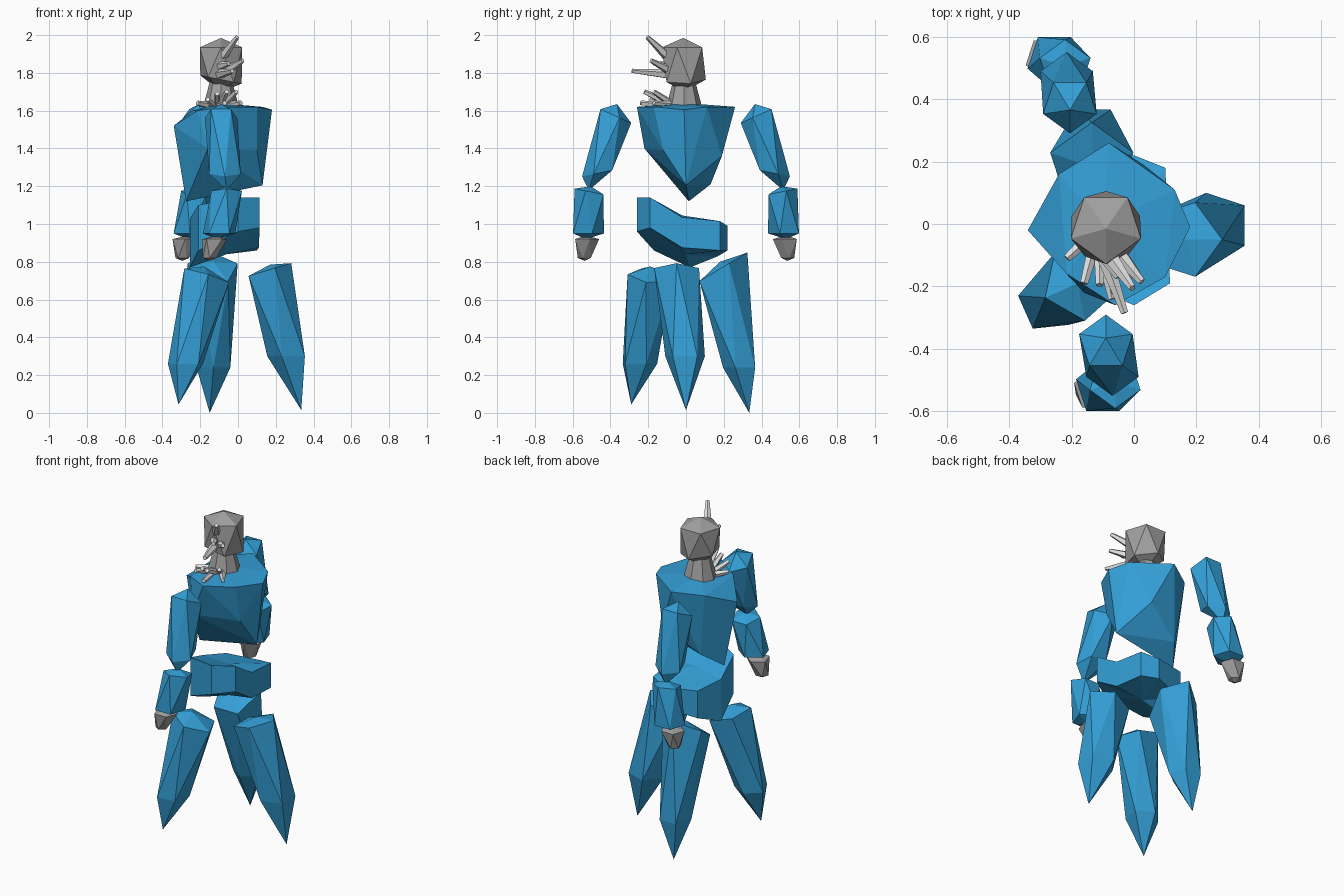
import bpy, bmesh, math
from mathutils import Vector

if "Cube" in bpy.data.objects:
    bpy.data.objects.remove(bpy.data.objects["Cube"])


def material(name, rgb):
    m = bpy.data.materials.new(name)
    m.diffuse_color = (*rgb, 1)
    m.use_nodes = True
    m.node_tree.nodes["Principled BSDF"].inputs["Base Color"].default_value = m.diffuse_color
    return m


BLUE = material("blue stone", (0.034, 0.35, 0.68))
GREY = material("grey stone", (0.35, 0.35, 0.35))
PALE = material("pale spike", (0.78, 0.78, 0.78))


def finish(name, bm, mat):
    bmesh.ops.recalc_face_normals(bm, faces=bm.faces)
    me = bpy.data.meshes.new(name)
    bm.to_mesh(me)
    bm.free()
    me.materials.append(mat)
    ob = bpy.data.objects.new(name, me)
    bpy.context.collection.objects.link(ob)
    return ob


def ring(bm, c, r, phase, tilt=(0, 0), n=5):
    """Polygon around c; tilt is the z slope along x and y."""
    out = []
    for i in range(n):
        a = math.radians(phase) + i * math.tau / n
        x, y = r * math.cos(a), r * math.sin(a)
        out.append(bm.verts.new((c[0] + x, c[1] + y, c[2] + x * tilt[0] + y * tilt[1])))
    return out


def rock(name, mat, top, up, r_up, low, r_low, bottom, phase=-90, tilt_up=(0, 0), tilt_low=(0, 0)):
    """Stretched twenty-sided boulder: apex, two staggered rings, bottom point."""
    bm = bmesh.new()
    t, b = bm.verts.new(top), bm.verts.new(bottom)
    u = ring(bm, up, r_up, phase, tilt_up)
    l = ring(bm, low, r_low, phase + 36, tilt_low)
    for i in range(5):
        j = (i + 1) % 5
        bm.faces.new((t, u[i], u[j]))
        bm.faces.new((u[i], l[i], u[j]))
        bm.faces.new((l[i], l[j], u[j]))
        bm.faces.new((b, l[j], l[i]))
    return finish(name, bm, mat)


def frustum(name, mat, a, r_a, b, r_b, n):
    """Tapered rod from a to b."""
    a, b = Vector(a), Vector(b)
    bm = bmesh.new()
    bmesh.ops.create_cone(bm, cap_ends=True, segments=n, radius1=r_a, radius2=r_b, depth=(b - a).length)
    rot = (b - a).to_track_quat('Z', 'Y')
    for v in bm.verts:
        v.co = rot @ v.co + (a + b) / 2
    return finish(name, bm, mat)


# Torso: faceted wedge
bm = bmesh.new()
for p in [(-.24, .16, 1.60), (-.08, .26, 1.62), (.13, .11, 1.62), (.18, -.01, 1.605),
          (.10, -.17, 1.62), (-.06, -.26, 1.62), (-.215, -.16, 1.60), (-.34, -.02, 1.52),
          (-.10, 0, 1.64), (-.275, .015, 1.12), (.13, 0, 1.205), (-.19, .13, 1.21),
          (.10, -.12, 1.39), (-.16, -.22, 1.40), (.03, .19, 1.36)]:
    bm.verts.new(p)
bmesh.ops.convex_hull(bm, input=bm.verts)
finish("torso", bm, BLUE)

# Pelvis: crooked belt, each point is x, y, top z, bottom z
belt = [(.115, -.19, 1.14, .98), (.11, -.02, 1.035, .875), (.10, .18, 1.015, .86),
        (0, .22, .99, .86), (-.20, .17, 1.0, .83), (-.255, .02, 1.03, .77),
        (-.21, -.17, 1.10, .86), (0, -.26, 1.14, .96)]
bm = bmesh.new()
tops = [bm.verts.new((x, y, t)) for x, y, t, b in belt]
bots = [bm.verts.new((x, y, b)) for x, y, t, b in belt]
tc, bc = bm.verts.new((-.05, -.02, 1.045)), bm.verts.new((-.06, 0, .84))
for i in range(len(belt)):
    j = (i + 1) % len(belt)
    bm.faces.new((tops[i], bots[i], bots[j], tops[j]))
    bm.faces.new((tc, tops[i], tops[j]))
    bm.faces.new((bc, bots[j], bots[i]))
finish("pelvis", bm, BLUE)

# Three pointed legs
rock("leg_side", BLUE, (.17, -.05, .785), (.157, -.05, .755), .125, (.265, -.005, .30), .11,
     (.335, 0, .015), 0, (.3, 0))
rock("leg_front", BLUE, (-.18, -.19, .775), (-.17, -.185, .725), .125, (-.275, -.25, .26), .098,
     (-.315, -.29, .045), 60, (-.3, -.1))
rock("leg_back", BLUE, (-.13, .18, .80), (-.135, .185, .765), .14, (-.13, .29, .24), .094,
     (-.15, .335, 0), 90, (0, .6))

# Arms: side, shoulder x, elbow x, forearm low x, hand x
for tag, s, xs, xe, xf, xh in [("back", 1, -.205, -.22, -.255, -.295), ("front", -1, -.09, -.06, -.10, -.15)]:
    rock(tag + "_upper_arm", BLUE, (xs, s * .365, 1.635), (xs, s * .38, 1.575), .09,
         (xs * .3 + xe * .7, s * .462, 1.27), .088, (xe, s * .515, 1.178), s * -90, (0, s * .45), (0, s * -.2))
    rock(tag + "_forearm", BLUE, (xe, s * .505, 1.20), (xe, s * .505, 1.17), .085,
         (xf, s * .525, .95), .09, (xf - .01, s * .53, .92), s * 90, (0, s * .2))
    rock(tag + "_hand", GREY, (xf - .01, s * .53, .94), (xf - .025, s * .53, .92), .07,
         (xh, s * .535, .82), .038, (xh, s * .535, .805), s * -90)

# Neck and head
frustum("neck", GREY, (-.09, -.01, 1.62), .095, (-.09, -.01, 1.75), .06, 8)
rock("head", GREY, (-.09, -.015, 1.985), (-.09, -.01, 1.935), .118, (-.09, -.01, 1.765), .115,
     (-.09, -.01, 1.70), -90, (0, 0), (-.2, 0))

# Face spikes and collar spikes
face = [((-.10, -.07, 1.86), (-.005, -.205, 1.99)), ((-.11, -.06, 1.79), (-.03, -.285, 1.81)),
        ((-.08, -.06, 1.80), (.025, -.185, 1.865)), ((-.12, -.06, 1.83), (-.05, -.17, 1.85))]
collar = [((-.16, -.06, 1.63), (-.215, -.11, 1.64)), ((-.13, -.08, 1.63), (-.16, -.19, 1.66)),
          ((-.11, -.08, 1.63), (-.11, -.195, 1.69)), ((-.09, -.08, 1.63), (-.06, -.22, 1.70)),
          ((-.07, -.08, 1.64), (-.01, -.17, 1.70)), ((-.06, -.07, 1.63), (.015, -.17, 1.64)),
          ((-.10, -.10, 1.63), (-.07, -.24, 1.64))]
for i, (a, b) in enumerate(face):
    frustum(f"face_spike_{i}", PALE, a, .03, b, .012, 5)
for i, (a, b) in enumerate(collar):
    frustum(f"collar_spike_{i}", PALE, a, .02, b, .013, 5)
